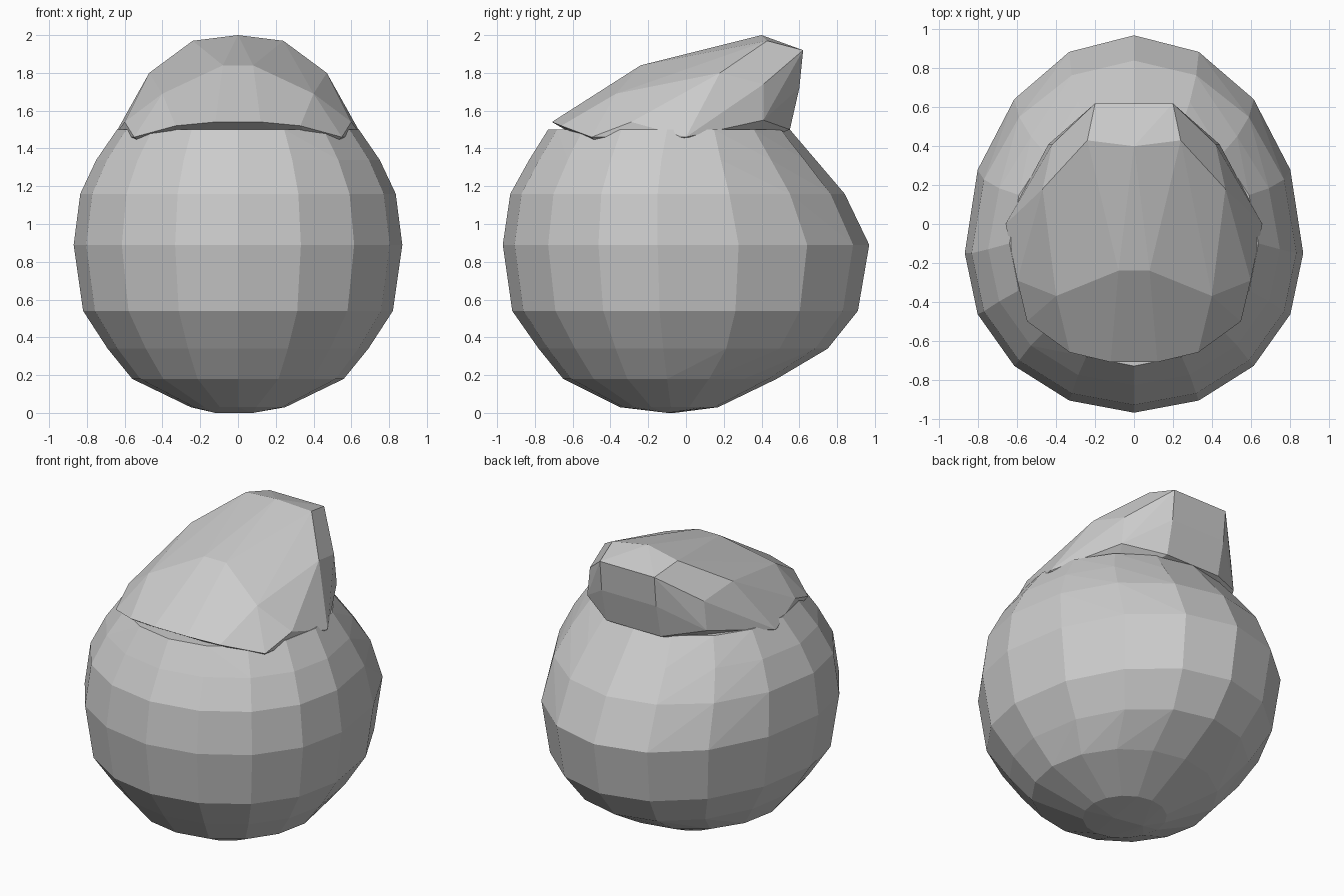
import bpy, bmesh, math

if "Cube" in bpy.data.objects:
    bpy.data.objects.remove(bpy.data.objects["Cube"])


def hull_object(name, points):
    """Flat-faced convex shape wrapped around a set of points."""
    bm = bmesh.new()
    for p in points:
        bm.verts.new(p)
    out = bmesh.ops.convex_hull(bm, input=bm.verts)
    loose = [v for v in bm.verts if not v.link_faces]
    bmesh.ops.delete(bm, geom=loose, context='VERTS')
    bmesh.ops.dissolve_limit(bm, angle_limit=math.radians(2),
                             verts=bm.verts, edges=bm.edges)
    bmesh.ops.recalc_face_normals(bm, faces=bm.faces)
    mesh = bpy.data.meshes.new(name)
    bm.to_mesh(mesh)
    bm.free()
    obj = bpy.data.objects.new(name, mesh)
    bpy.context.collection.objects.link(obj)
    return obj


def egg_ring(z, front, back, half_width, widest, sides=16):
    """Ring made of two half ellipses that meet at the widest y."""
    pts = []
    for i in range(sides):
        a = 2 * math.pi * i / sides
        c = math.cos(a)
        reach = (back - widest) if c > 0 else (widest - front)
        pts.append((half_width * math.sin(a), widest + reach * c, z))
    return pts


# Rounded boulder body: z, front y, back y, half width, widest y
rings = [
    (0.03, -0.35, 0.17, 0.25, -0.08),
    (0.18, -0.65, 0.48, 0.56, -0.10),
    (0.34, -0.78, 0.75, 0.69, -0.12),
    (0.54, -0.92, 0.91, 0.82, -0.14),
    (0.89, -0.97, 0.97, 0.87, -0.15),
    (1.16, -0.93, 0.84, 0.835, -0.15),
    (1.34, -0.83, 0.69, 0.75, -0.13),
    (1.50, -0.73, 0.55, 0.64, -0.10),
]
body_points = [(-0.12, -0.06, 0.0), (0.08, -0.1, 0.0)]
for r in rings:
    body_points += egg_ring(*r)
boulder = hull_object("boulder", body_points)

# Overhanging cap: half outline, mirrored across x
half = [
    (0.0, 0.40, 2.0), (0.24, 0.43, 1.97),                       # crest
    (0.20, 0.62, 1.92), (0.20, 0.60, 1.72), (0.20, 0.55, 1.50),  # rear lip
    (0.42, 0.41, 1.74), (0.44, 0.41, 1.55), (0.47, 0.18, 1.80),  # shoulders
    (0.08, -0.24, 1.84), (0.40, -0.37, 1.69),                    # front slope
    (0.12, -0.71, 1.54), (0.33, -0.66, 1.52),
    (0.55, -0.50, 1.46), (0.60, -0.29, 1.54), (0.66, 0.0, 1.46),
    (0.35, 0.25, 1.38), (0.45, -0.40, 1.36),                     # buried root
]
cap = hull_object("cap", [(s * x, y, z) for x, y, z in half for s in (1, -1)])

# Fuse the cap into the body
mod = boulder.modifiers.new("fuse", 'BOOLEAN')
mod.operation = 'UNION'
mod.solver = 'EXACT'
mod.object = cap
bpy.context.view_layer.objects.active = boulder
bpy.ops.object.modifier_apply(modifier=mod.name)
bpy.data.objects.remove(cap, do_unlink=True)
for f in boulder.data.polygons:
    f.use_smooth = False
